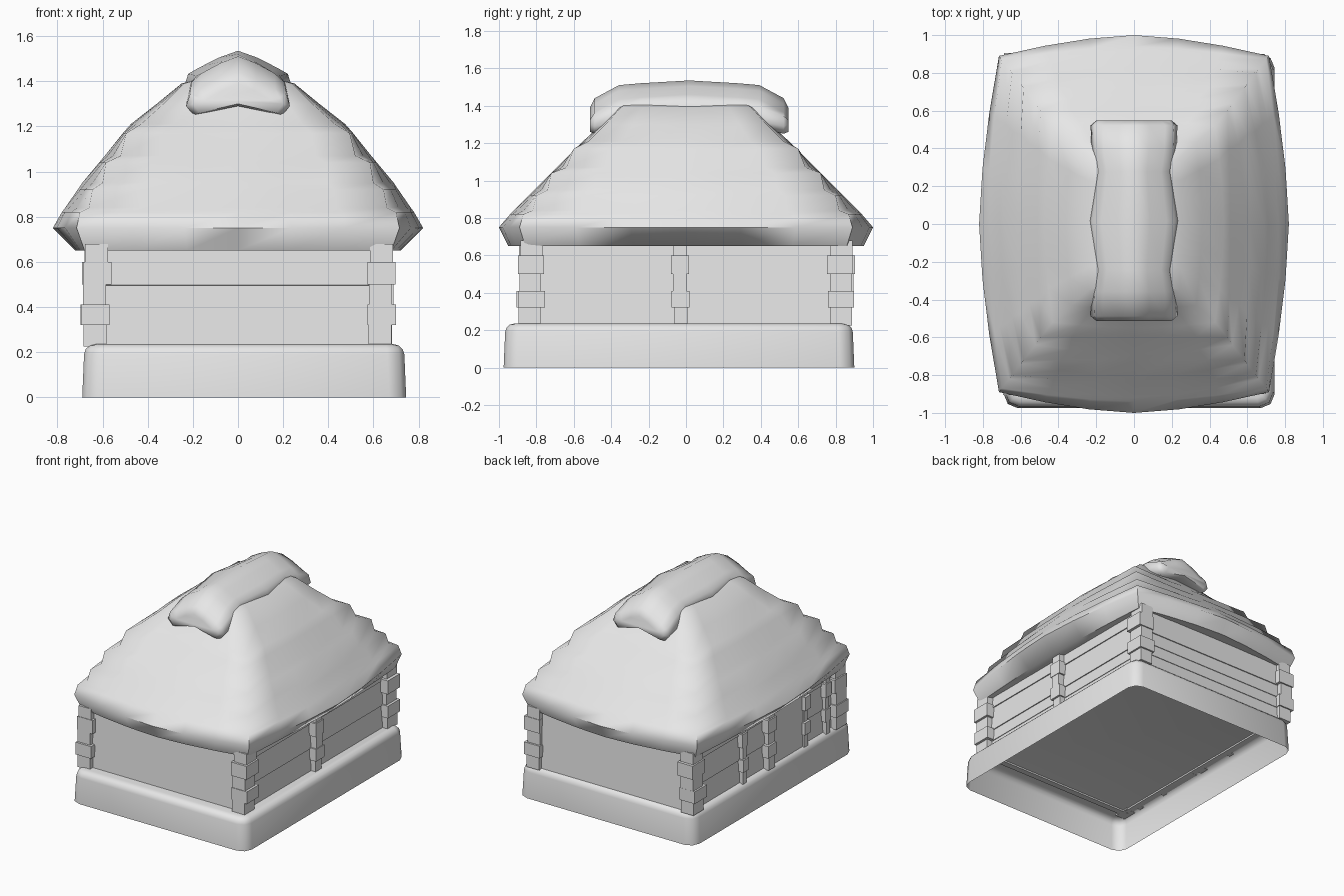
import bpy, bmesh, random
from math import radians
from mathutils import Matrix, Vector

random.seed(4)
if "Cube" in bpy.data.objects:
    bpy.data.objects.remove(bpy.data.objects["Cube"], do_unlink=True)

grey = bpy.data.materials.new("plain light grey")
grey.use_nodes = True
grey.diffuse_color = (0.8, 0.8, 0.8, 1)
grey.node_tree.nodes["Principled BSDF"].inputs["Base Color"].default_value = (0.8, 0.8, 0.8, 1)


def finish(name, bm, smooth=None):
    bmesh.ops.recalc_face_normals(bm, faces=bm.faces)
    mesh = bpy.data.meshes.new(name)
    bm.to_mesh(mesh)
    bm.free()
    mesh.materials.append(grey)
    ob = bpy.data.objects.new(name, mesh)
    bpy.context.collection.objects.link(ob)
    if smooth:
        bpy.ops.object.select_all(action="DESELECT")
        ob.select_set(True)
        bpy.context.view_layer.objects.active = ob
        bpy.ops.object.shade_smooth_by_angle(angle=radians(smooth))
    return ob


def add_box(bm, lo, hi, tilt=None):
    lo, hi = Vector(lo), Vector(hi)
    m = Matrix.Translation((lo + hi) / 2)
    if tilt:
        m = m @ tilt
    bmesh.ops.create_cube(bm, size=1, matrix=m @ Matrix.Diagonal((*(hi - lo), 1)))


def loft(name, rings, smooth):
    """Skin a list of closed rings and cap both ends."""
    bm = bmesh.new()
    rows = [[bm.verts.new(p) for p in ring] for ring in rings]
    n = len(rows[0])
    for a, b in zip(rows, rows[1:]):
        for i in range(n):
            j = (i + 1) % n
            bm.faces.new((a[i], a[j], b[j], b[i]))
    bm.faces.new(rows[0])
    bm.faces.new(rows[-1])
    return finish(name, bm, smooth)


# Foundation: rounded block, open underneath
bm = bmesh.new()
add_box(bm, (-0.69, -0.975, 0), (0.745, 0.9, 0.235))
for v in bm.verts:
    if v.co.z > 0.1:
        v.co.x += -0.01 if v.co.x > 0 else 0.01
        v.co.y += -0.01 if v.co.y > 0 else 0.01
uprights = [e for e in bm.edges if abs(e.verts[0].co.z - e.verts[1].co.z) > 0.1]
bmesh.ops.bevel(bm, geom=uprights, offset=0.075, segments=2, affect="EDGES", profile=0.5)
rim = [e for e in bm.edges if min(v.co.z for v in e.verts) > 0.23]
bmesh.ops.bevel(bm, geom=rim, offset=0.045, segments=3, affect="EDGES", profile=0.5)
bottom = [f for f in bm.faces if max(v.co.z for v in f.verts) < 0.001]
bmesh.ops.delete(bm, geom=bottom, context="FACES")
finish("foundation", bm, 50)

# Plank walls: each board leans so its lower edge stands proud
front_seams = [0.225, 0.315, 0.4, 0.495, 0.67]
side_seams = [0.225, 0.315, 0.4, 0.58, 0.67]
for s, label in ((-1, "front"), (1, "back")):
    bm = bmesh.new()
    for z0, z1 in zip(front_seams, front_seams[1:]):
        y = sorted((s * 0.81, s * 0.86))
        lean = Matrix.Rotation(radians(3 * s), 4, "X")
        add_box(bm, (-0.63, y[0], z0), (0.63, y[1], z1), lean)
    finish(label + "_wall_planks", bm)
for s, label in ((-1, "right"), (1, "left")):
    bm = bmesh.new()
    for z0, z1 in zip(side_seams, side_seams[1:]):
        x = sorted((s * 0.59, s * 0.64))
        lean = Matrix.Rotation(radians(-3 * s), 4, "Y")
        add_box(bm, (x[0], -0.83, z0), (x[1], 0.83, z1), lean)
    finish(label + "_wall_planks", bm)


def post(name, x, y, wx, wy, jitter=0.014):
    """Stack of uneven log ends."""
    bm = bmesh.new()
    cuts = [0.225, 0.32, 0.41, 0.5, 0.6, 0.68]
    for i, (z0, z1) in enumerate(zip(cuts, cuts[1:])):
        grow = 0.008 if i % 2 else -0.004
        ox, oy = (random.uniform(-jitter, jitter) / 2 for _ in range(2))
        hx, hy = wx / 2 + grow, wy / 2 + grow
        add_box(bm, (x + ox - hx, y + oy - hy, z0), (x + ox + hx, y + oy + hy, z1))
    finish(name, bm)


# Corner and middle posts
for sx, side in ((-1, "right"), (1, "left")):
    for sy, end in ((-1, "front"), (1, "back")):
        post(f"{end}_{side}_corner_post", sx * 0.63, sy * 0.83, 0.11, 0.125)
    post(side + "_middle_post", sx * 0.645, -0.028, 0.08, 0.08)

# Doorway on the right wall
bm = bmesh.new()
add_box(bm, (-0.655, -0.43, 0.225), (-0.6, -0.1, 0.64))
finish("door", bm)
for label, y in (("door_post", -0.45), ("thin_post", 0.27), ("inner_post", -0.7)):
    post(label, -0.64, y, 0.06, 0.05, 0.008)

# Thatch levels: height, mid side x, mid end y, corner x, corner y (stepped)
levels = [
    (0.67, 0.6, 0.8, 0.6, 0.8), (0.65, 0.72, 0.95, 0.68, 0.86),
    (0.75, 0.82, 1.0, 0.715, 0.89), (0.82, 0.78, 0.94, 0.7, 0.87),
    (0.84, 0.765, 0.92, 0.66, 0.82), (0.92, 0.71, 0.84, 0.645, 0.8),
    (0.95, 0.69, 0.81, 0.6, 0.74), (1.04, 0.615, 0.72, 0.585, 0.72),
    (1.07, 0.59, 0.69, 0.52, 0.64), (1.17, 0.51, 0.59, 0.495, 0.6),
    (1.21, 0.475, 0.55, 0.43, 0.52), (1.3, 0.36, 0.455, 0.33, 0.43),
    (1.39, 0.25, 0.37, 0.24, 0.35), (1.43, 0.1, 0.3, 0.1, 0.29),
]
steps = [-1, -0.66, -0.33, 0, 0.33, 0.66]


def thatch_ring(z, mx, my, cx, cy):
    def bow(c, m, t):
        return c + (m - c) * (1 - abs(t) ** 1.6)
    end = [(t * cx, -bow(cy, my, t), z) for t in steps]
    side = [(bow(cx, mx, t), t * cy, z) for t in steps]
    half = end + side
    return half + [(-x, -y, z) for x, y, z in half]


loft("thatch_roof", [thatch_ring(*lv) for lv in levels], 60)

# Ridge cap sections: y, half width, top, bottom
caps = [(0.53, 0.2, 1.39, 1.26), (0.505, 0.23, 1.44, 1.25),
        (0.375, 0.225, 1.51, 1.28), (0.26, 0.2, 1.52, 1.33)]
caps = caps + [(0, 0.24, 1.535, 1.33)] + [(-c[0], *c[1:]) for c in reversed(caps)]


def cap_ring(y, w, top, bot):
    right = [(0.35 * w, top - 0.03), (0.72 * w, top - 0.075),
             (0.92 * w, (top + bot) / 2), (w, bot + 0.04), (0.85 * w, bot)]
    pts = [(0, top)] + right + [(0, bot + 0.04)] + [(-x, z) for x, z in reversed(right)]
    return [(x, y + 0.017, z) for x, z in pts]


loft("ridge_cap", [cap_ring(*c) for c in caps], 70)
